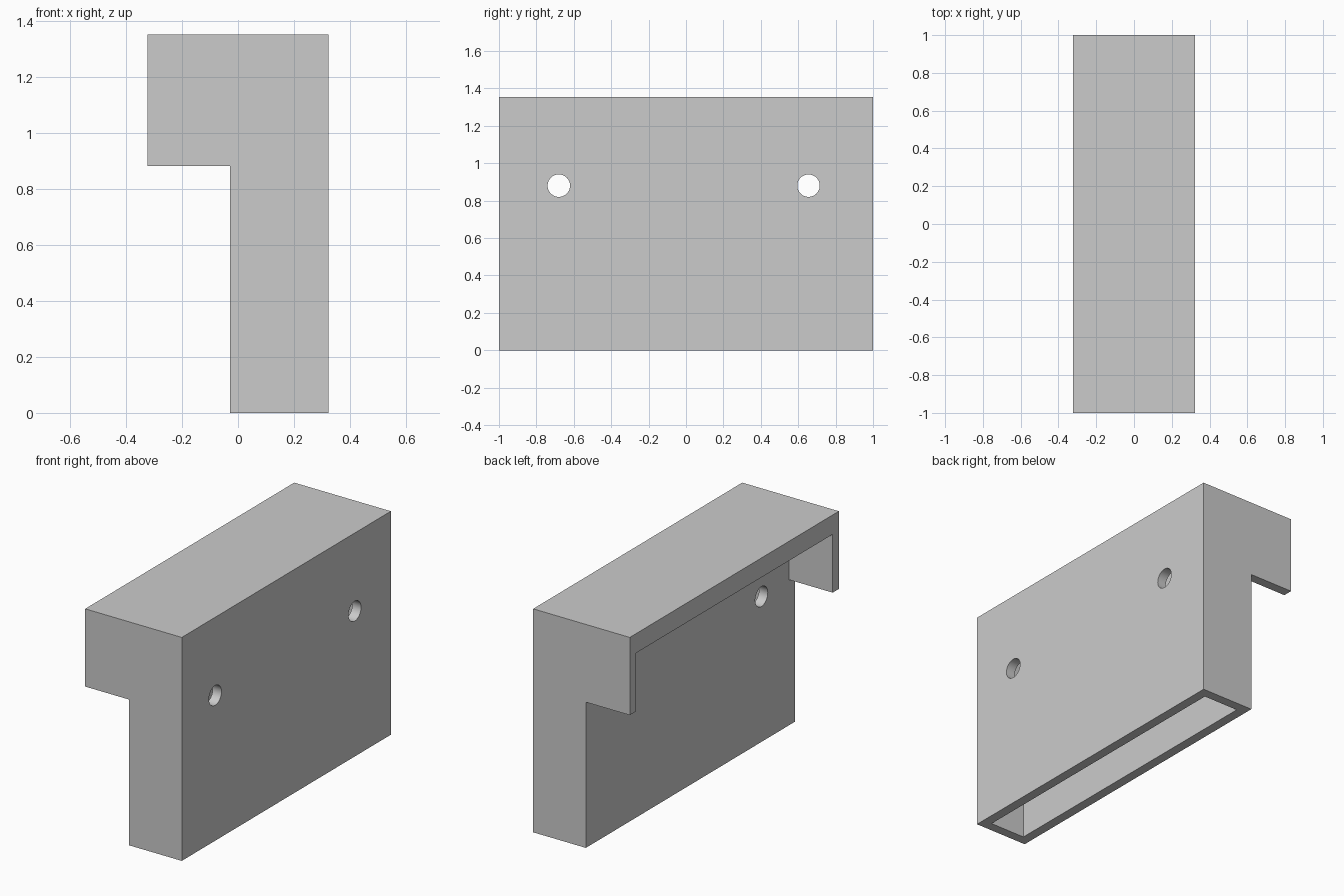
import bpy, bmesh, math
from mathutils import Matrix

if "Cube" in bpy.data.objects:
    bpy.data.objects.remove(bpy.data.objects["Cube"], do_unlink=True)

U = 2 / 34                     # wall thickness; every size is a multiple of it
HX, HY, H = 5.5 * U, 1.0, 23 * U
STEP_X, STEP_Z = -0.5 * U, 15 * U
ROOF_Z = 21 * U

grey = bpy.data.materials.new("plain grey")
grey.use_nodes = True
colour = (0.6, 0.6, 0.6, 1)
grey.diffuse_color = colour
grey.node_tree.nodes["Principled BSDF"].inputs["Base Color"].default_value = colour


def to_object(name, bm):
    bmesh.ops.recalc_face_normals(bm, faces=bm.faces)
    mesh = bpy.data.meshes.new(name)
    bm.to_mesh(mesh)
    bm.free()
    mesh.materials.append(grey)
    ob = bpy.data.objects.new(name, mesh)
    bpy.context.collection.objects.link(ob)
    return ob


def box(name, x0, x1, y0, y1, z0, z1):
    bm = bmesh.new()
    bmesh.ops.create_cube(bm, size=1)
    bmesh.ops.scale(bm, vec=(x1 - x0, y1 - y0, z1 - z0), verts=bm.verts)
    bmesh.ops.translate(bm, vec=((x0 + x1) / 2, (y0 + y1) / 2, (z0 + z1) / 2), verts=bm.verts)
    return to_object(name, bm)


def rod(name, y, z, radius):
    bm = bmesh.new()
    turn = Matrix.Translation((0, y, z)) @ Matrix.Rotation(math.pi / 2, 4, 'Y')
    bmesh.ops.create_cone(bm, cap_ends=True, segments=48, radius1=radius,
                          radius2=radius, depth=2, matrix=turn)
    return to_object(name, bm)


# Solid L-shaped housing, extruded along y
bm = bmesh.new()
profile = [(STEP_X, 0), (HX, 0), (HX, H), (-HX, H), (-HX, STEP_Z), (STEP_X, STEP_Z)]
face = bm.faces.new([bm.verts.new((x, -HY, z)) for x, z in profile])
ext = bmesh.ops.extrude_face_region(bm, geom=[face])
bmesh.ops.translate(bm, vec=(0, 2 * HY, 0),
                    verts=[v for v in ext["geom"] if isinstance(v, bmesh.types.BMVert)])
housing = to_object("housing", bm)

# Slot open at the bottom, hood recess open at the side and below, two screw holes
cutters = [
    box("slot_cutter", STEP_X + U, HX - U, -HY + U, HY - U, -0.2, ROOF_Z),
    box("hood_cutter", -HX - 0.2, STEP_X, -HY + U, HY - U, STEP_Z - 0.2, ROOF_Z),
    rod("front_hole_cutter", -0.68, 0.88, 0.06),
    rod("back_hole_cutter", 0.655, 0.88, 0.06),
]
bpy.context.view_layer.objects.active = housing
for cutter in cutters:
    cutter.hide_render = True
    mod = housing.modifiers.new(cutter.name, 'BOOLEAN')
    mod.operation = 'DIFFERENCE'
    mod.solver = 'EXACT'
    mod.object = cutter
    bpy.ops.object.modifier_apply(modifier=mod.name)
    bpy.data.objects.remove(cutter, do_unlink=True)

# Smooth hole walls, crisp corners
bpy.ops.object.select_all(action='DESELECT')
housing.select_set(True)
bpy.ops.object.shade_smooth_by_angle(angle=math.radians(30))
